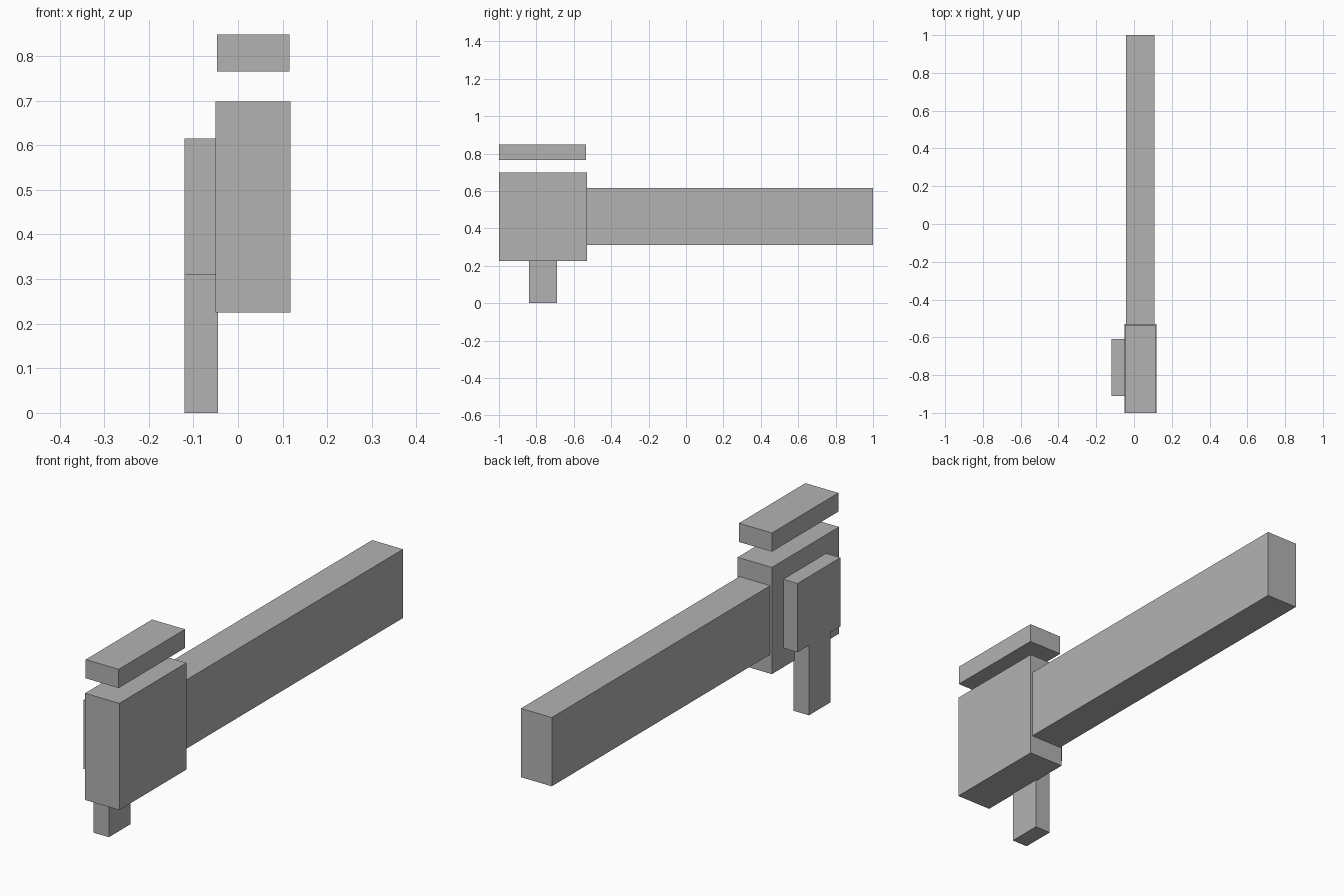
import bpy
from mathutils import Vector

cube = bpy.data.objects.get("Cube")
if cube:
    bpy.data.objects.remove(cube, do_unlink=True)

# Single flat grey
grey = bpy.data.materials.new("plain grey")
grey.use_nodes = True
colour = (0.45, 0.45, 0.45, 1)
grey.diffuse_color = colour
grey.node_tree.nodes["Principled BSDF"].inputs["Base Color"].default_value = colour


def box(name, low, high):
    """Flat-sided box between two opposite corners."""
    low, high = Vector(low), Vector(high)
    bpy.ops.mesh.primitive_cube_add(size=1, location=(low + high) / 2)
    part = bpy.context.object
    part.name = name
    part.scale = high - low
    bpy.ops.object.transform_apply(location=False, rotation=False, scale=True)
    part.data.materials.append(grey)


# Main body and the long beam behind it
box("body_block", (-0.05, -1.0, 0.225), (0.118, -0.53, 0.698))
box("long_beam", (-0.042, -0.54, 0.31), (0.109, 1.0, 0.615))

# Floating slab above the body
box("top_slab", (-0.047, -1.0, 0.765), (0.115, -0.535, 0.848))

# Side plate with the leg hanging from it
box("side_plate", (-0.12, -0.91, 0.31), (-0.049, -0.61, 0.615))
box("lower_leg", (-0.12, -0.84, 0.0), (-0.045, -0.69, 0.312))
